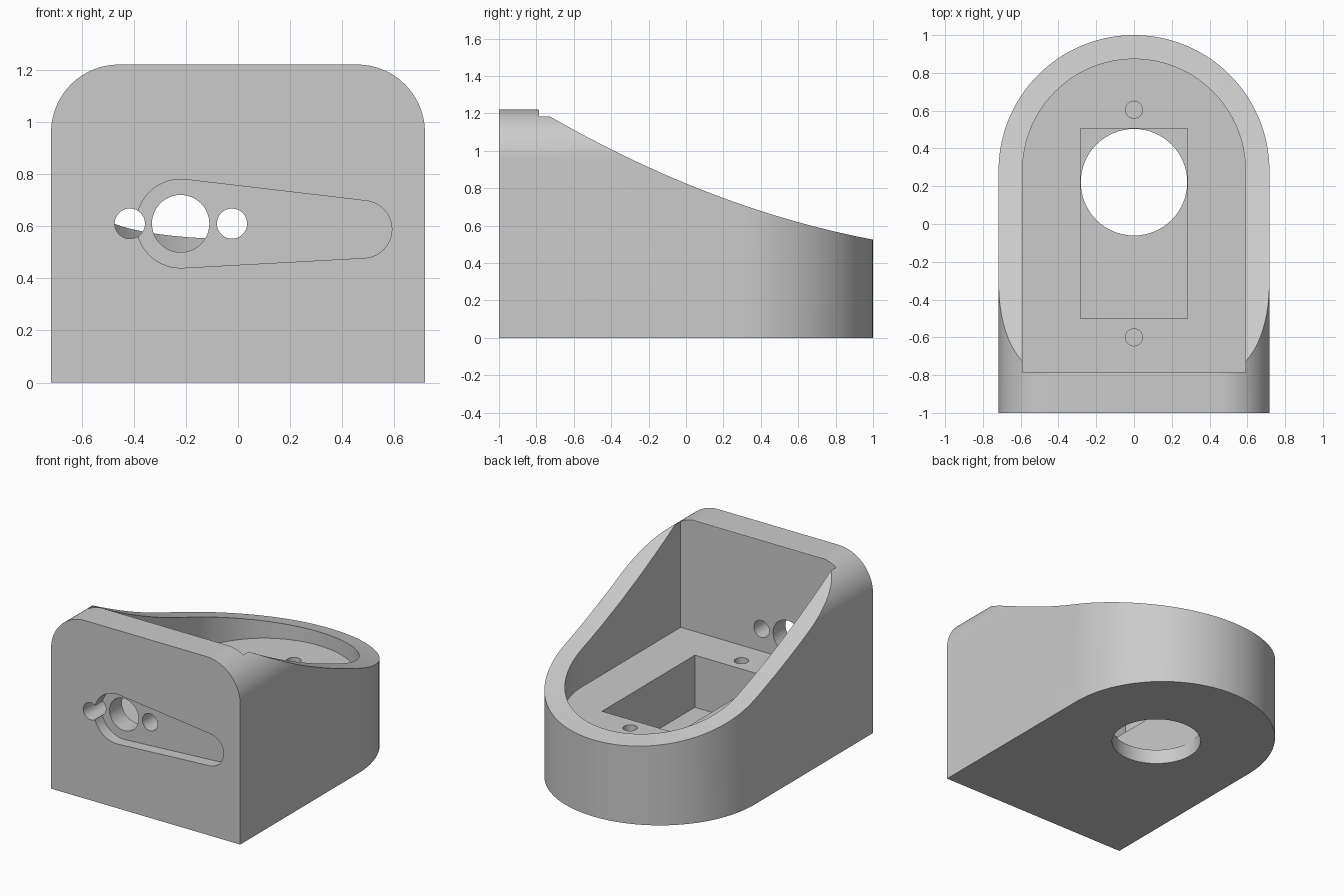
import bpy, bmesh, math

old = bpy.data.objects.get("Cube")
if old:
    bpy.data.objects.remove(old)

grey = bpy.data.materials.new("light_grey")
grey.use_nodes = True
colour = (0.6, 0.6, 0.6, 1)
grey.diffuse_color = colour
grey.node_tree.nodes["Principled BSDF"].inputs["Base Color"].default_value = colour

# Axis along which a flat outline is extruded -> 3D point
PLACE = {"x": lambda a, b, d: (d, a, b),
         "y": lambda a, b, d: (a, d, b),
         "z": lambda a, b, d: (a, b, d)}


def arc(cx, cy, r, start, end, n=32):
    angles = [math.radians(start + (end - start) * i / n) for i in range(n + 1)]
    return [(cx + r * math.cos(t), cy + r * math.sin(t)) for t in angles]


def circle(cx, cy, r, n=48):
    return arc(cx, cy, r, 0, 360, n)[:-1]


def prism(name, outline, axis, low, high):
    bm = bmesh.new()
    face = bm.faces.new([bm.verts.new(PLACE[axis](a, b, low)) for a, b in outline])
    top = bmesh.ops.extrude_face_region(bm, geom=[face])["geom"]
    shift = PLACE[axis](0, 0, high - low)
    bmesh.ops.translate(bm, vec=shift, verts=[v for v in top if isinstance(v, bmesh.types.BMVert)])
    bmesh.ops.recalc_face_normals(bm, faces=bm.faces)
    mesh = bpy.data.meshes.new(name)
    bm.to_mesh(mesh)
    bm.free()
    mesh.materials.append(grey)
    obj = bpy.data.objects.new(name, mesh)
    bpy.context.collection.objects.link(obj)
    return obj


def combine(body, tool, operation="DIFFERENCE"):
    tool.hide_render = True
    mod = body.modifiers.new(tool.name, "BOOLEAN")
    mod.object, mod.operation, mod.solver = tool, operation, "EXACT"
    bpy.context.view_layer.objects.active = body
    bpy.ops.object.modifier_apply(modifier=mod.name)
    bpy.data.objects.remove(tool)


def arch(half, front):
    return [(-half, front), (half, front)] + arc(0, 0.283, half, 0, 180, 64)


W, H, R = 0.717, 1.22, 0.26
FLOOR, BASE, WALL = 0.457, 0.1, -0.785

# Housing: arched footprint trimmed to a front outline with rounded top corners
housing = prism("housing", arch(W, -1), "z", 0, 1.4)
front_outline = ([(-W, -0.1), (W, -0.1)] + arc(W - R, H - R, R, 0, 90, 24)
                 + arc(R - W, H - R, R, 90, 180, 24))
combine(housing, prism("front_outline", front_outline, "y", -1.2, 1.2), "INTERSECT")

# Swooping top cut that falls towards the back
ys = [-0.86 + 1.96 * i / 40 for i in range(41)]
swoop = [(y, 0.825 - 0.4116 * y + 0.1116 * y * y) for y in ys]
combine(housing, prism("swoop", swoop + [(1.1, 1.6), (-0.86, 1.6)], "x", -1, 1))

# Main cavity, floor well, round outlet and blind screw holes
combine(housing, prism("cavity", arch(0.59, WALL), "z", FLOOR, 1.6))
well = [(-0.283, -0.5), (0.283, -0.5), (0.283, 0.505), (-0.283, 0.505)]
combine(housing, prism("well", well, "z", BASE, 0.6))
combine(housing, prism("outlet", circle(0, 0.221, 0.282, 64), "z", -0.1, 0.2))
for y in (-0.6, 0.605):
    combine(housing, prism("screw_hole", circle(0, y, 0.045, 32), "z", 0.2, 0.6))

# Tapered recess in the front face, then three holes through the wall
tilt_top, tilt_low = 83, -87
recess = (arc(-0.22, 0.61, 0.17, tilt_top, 360 + tilt_low)
          + arc(0.48, 0.588, 0.11, tilt_low, tilt_top))
combine(housing, prism("recess", recess, "y", -1.1, -0.92))
for x, r in ((-0.415, 0.058), (-0.22, 0.11), (-0.023, 0.058)):
    combine(housing, prism("front_hole", circle(x, 0.61, r), "y", -1.1, -0.7))

bpy.ops.object.select_all(action="DESELECT")
housing.select_set(True)
bpy.context.view_layer.objects.active = housing
bpy.ops.object.shade_smooth_by_angle(angle=math.radians(30))
